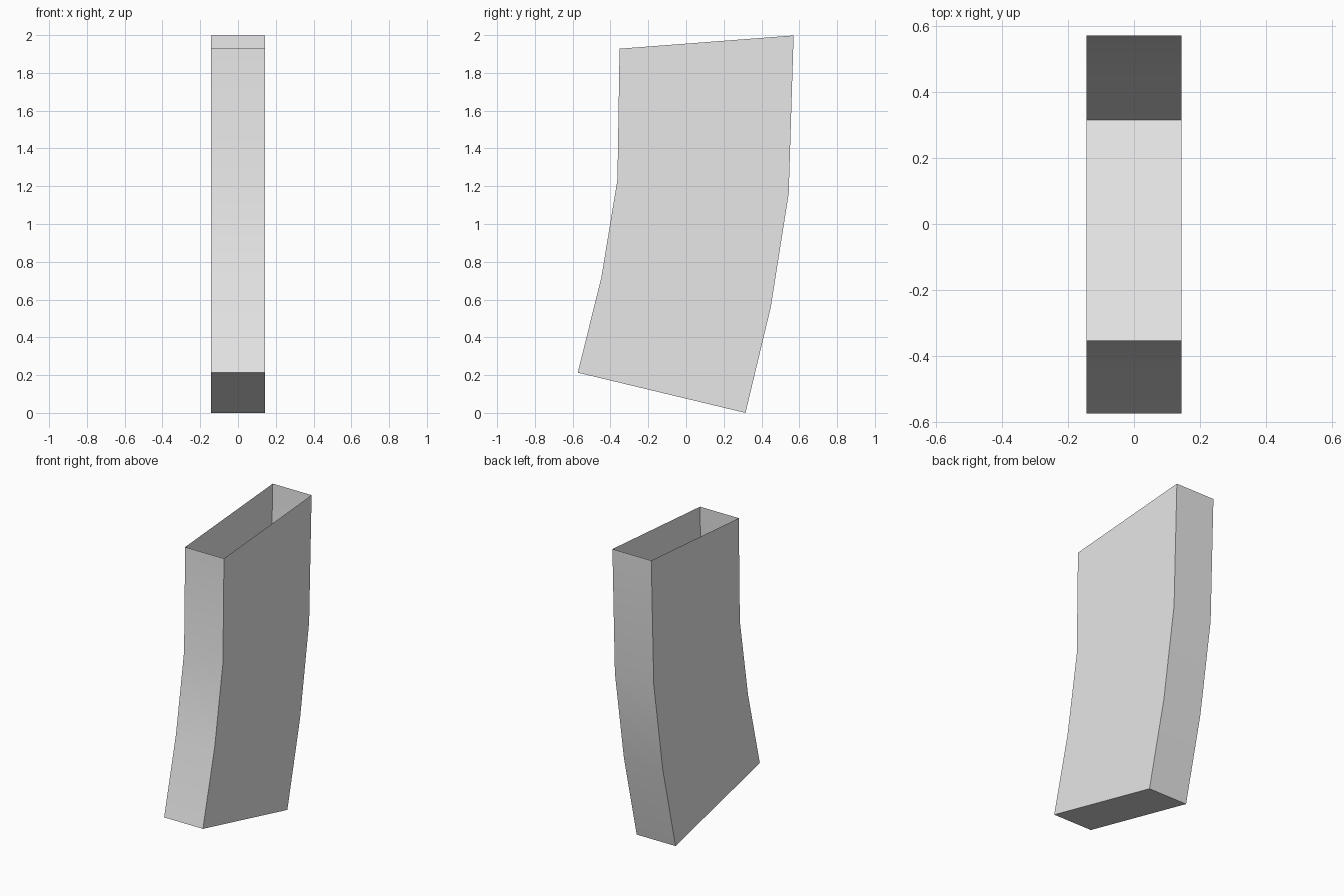
import bpy, bmesh, math

cube = bpy.data.objects.get("Cube")
if cube:
    bpy.data.objects.remove(cube, do_unlink=True)

# Single plain grey
grey = bpy.data.materials.new("light_grey")
grey.use_nodes = True
colour = (0.8, 0.8, 0.8, 1.0)
grey.diffuse_color = colour
grey.node_tree.nodes["Principled BSDF"].inputs["Base Color"].default_value = colour

# Cross-sections from bottom to top: (front y, front z, back y, back z)
HALF_WIDTH = 0.143
SECTIONS = [
    (-0.573, 0.213, 0.315, 0.0),
    (-0.448, 0.718, 0.449, 0.56),
    (-0.363, 1.235, 0.544, 1.163),
    (-0.352, 1.928, 0.570, 1.998),
]

# Curved sleeve: rings of four corners joined by walls, open at the top
bm = bmesh.new()
rings = []
for fy, fz, by, bz in SECTIONS:
    corners = [(-HALF_WIDTH, fy, fz), (HALF_WIDTH, fy, fz),
               (HALF_WIDTH, by, bz), (-HALF_WIDTH, by, bz)]
    rings.append([bm.verts.new(c) for c in corners])

for low, high in zip(rings, rings[1:]):
    for i in range(4):
        j = (i + 1) % 4
        bm.faces.new((low[i], low[j], high[j], high[i]))

# Closed slanted floor
bm.faces.new(list(reversed(rings[0])))

mesh = bpy.data.meshes.new("curved_sleeve")
bm.to_mesh(mesh)
bm.free()
mesh.materials.append(grey)

sleeve = bpy.data.objects.new("curved_sleeve", mesh)
bpy.context.collection.objects.link(sleeve)

# Soft bends along the walls, crisp box corners
bpy.ops.object.select_all(action='DESELECT')
sleeve.select_set(True)
bpy.context.view_layer.objects.active = sleeve
bpy.ops.object.shade_smooth_by_angle(angle=math.radians(30))
